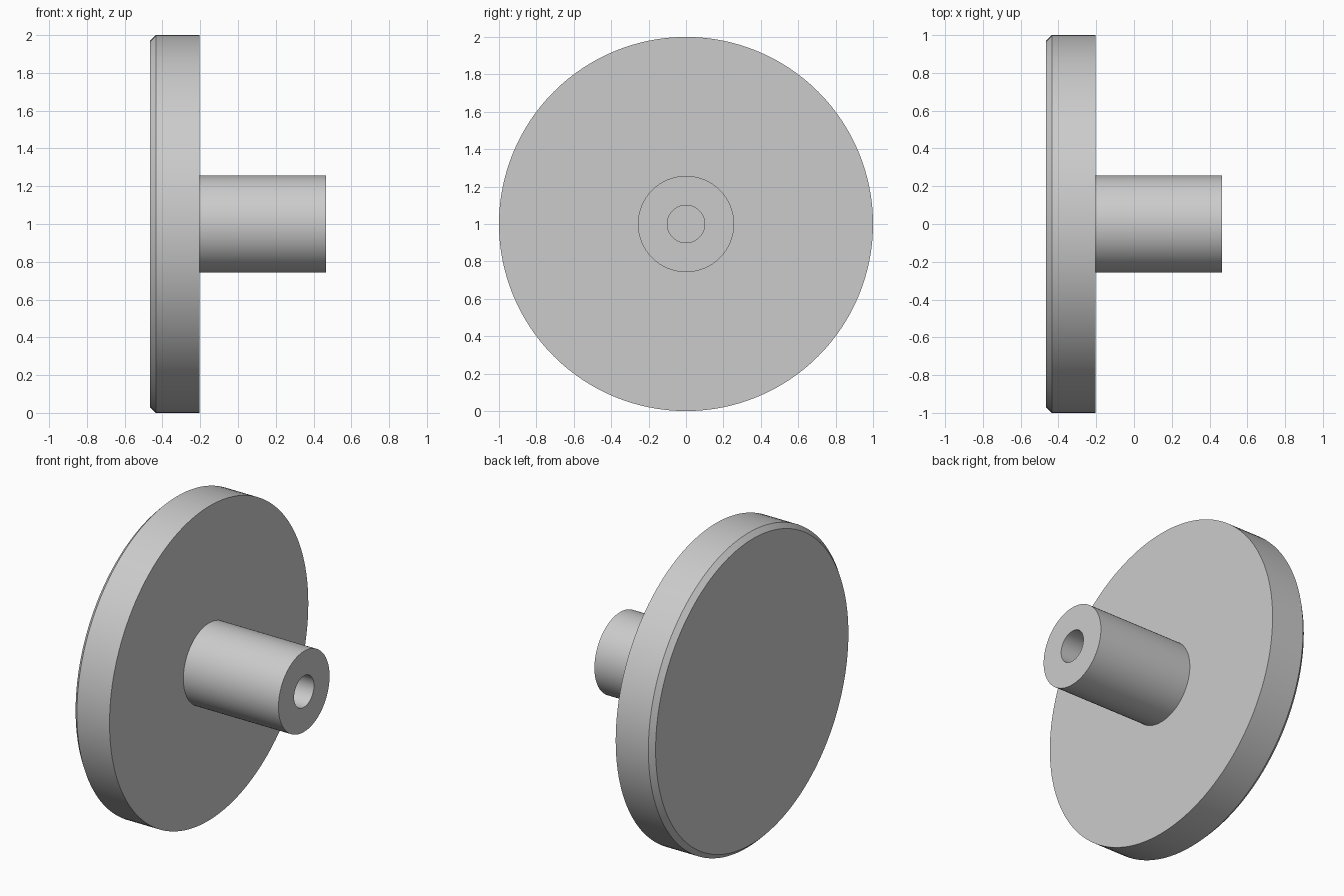
import bpy, bmesh, math
from mathutils import Matrix, Vector

if "Cube" in bpy.data.objects:
    bpy.data.objects.remove(bpy.data.objects["Cube"])

SEGMENTS = 128
AXIS_HEIGHT = 1.0

grey = bpy.data.materials.new("light grey")
grey.diffuse_color = (0.6, 0.6, 0.6, 1.0)
grey.use_nodes = True
grey.node_tree.nodes["Principled BSDF"].inputs["Base Color"].default_value = grey.diffuse_color


def lathe(name, profile):
    """Revolve (x, radius) points around the horizontal x axis."""
    bm = bmesh.new()
    verts = [bm.verts.new((x, 0, r)) for x, r in profile]
    edges = [bm.edges.new(pair) for pair in zip(verts, verts[1:])]
    bmesh.ops.spin(bm, geom=verts + edges, cent=(0, 0, 0), axis=(1, 0, 0),
                   angle=math.tau, steps=SEGMENTS, use_duplicate=False)
    bmesh.ops.remove_doubles(bm, verts=bm.verts, dist=1e-4)
    bmesh.ops.recalc_face_normals(bm, faces=bm.faces)
    bmesh.ops.transform(bm, verts=bm.verts,
                        matrix=Matrix.Translation(Vector((0, 0, AXIS_HEIGHT))))
    mesh = bpy.data.meshes.new(name)
    bm.to_mesh(mesh)
    bm.free()
    mesh.materials.append(grey)
    obj = bpy.data.objects.new(name, mesh)
    bpy.context.collection.objects.link(obj)
    bpy.ops.object.select_all(action='DESELECT')
    obj.select_set(True)
    bpy.context.view_layer.objects.active = obj
    bpy.ops.object.shade_smooth_by_angle(angle=math.radians(30))
    return obj


# Chamfered disc with a central stem and a blind bore in the stem's end
lathe("disc_with_bored_stem", [
    (-0.465, 0.0), (-0.465, 0.97), (-0.435, 1.0),   # face and chamfer
    (-0.205, 1.0), (-0.205, 0.257),                 # rim and back
    (0.465, 0.257), (0.465, 0.10),                  # stem and end ring
    (-0.205, 0.10), (-0.205, 0.0),                  # bore wall and floor
])
